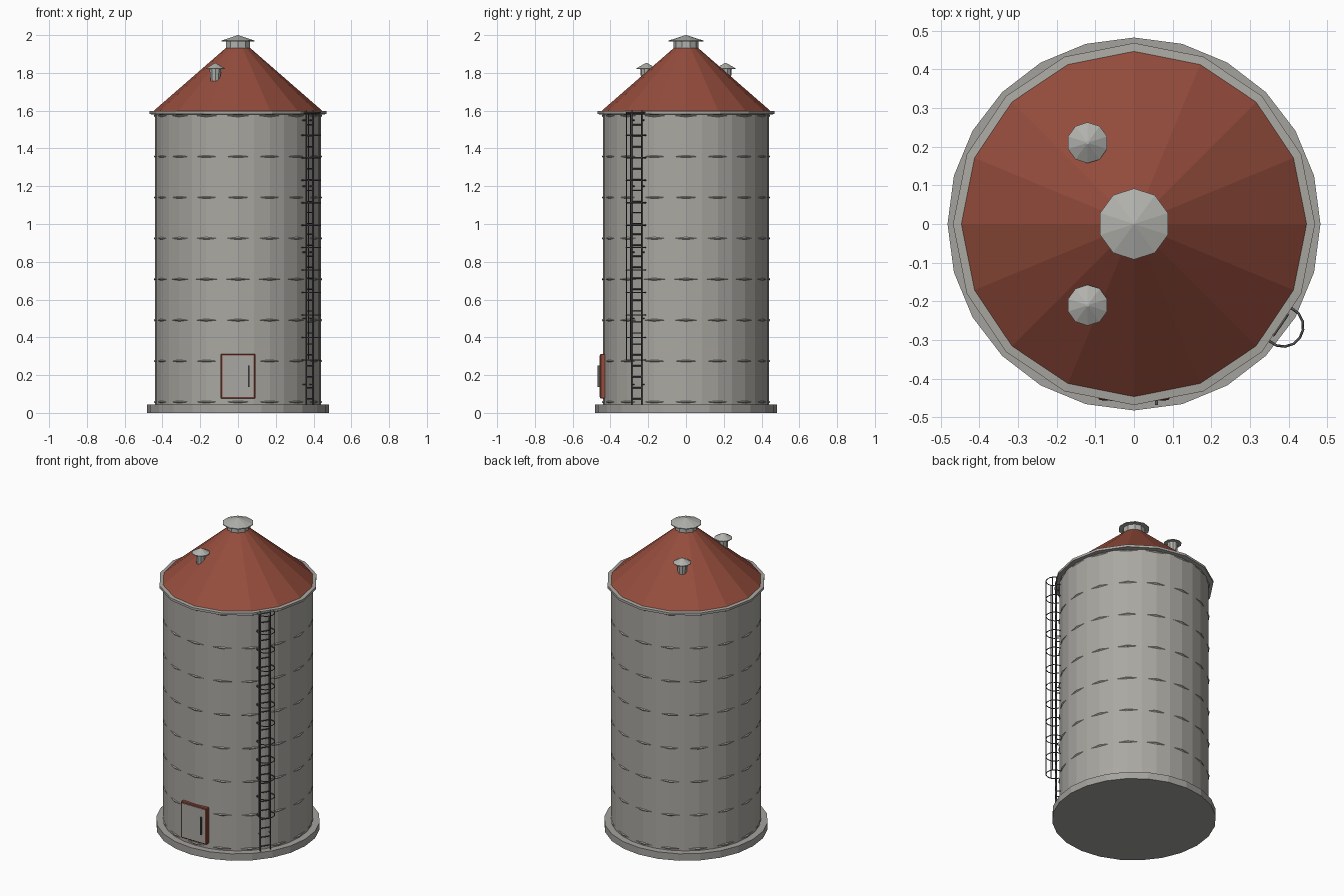
import bpy, bmesh, math
from mathutils import Vector, Matrix

if "Cube" in bpy.data.objects:
    bpy.data.objects.remove(bpy.data.objects["Cube"])


def material(name, rgb):
    m = bpy.data.materials.new(name)
    m.diffuse_color = (*rgb, 1)
    m.use_nodes = True
    m.node_tree.nodes["Principled BSDF"].inputs["Base Color"].default_value = m.diffuse_color
    return m


STEEL = material("galvanised steel", (0.40, 0.39, 0.36))
CONCRETE = material("pale concrete", (0.37, 0.36, 0.34))
RED = material("rust red", (0.30, 0.073, 0.045))
VENT = material("vent grey", (0.44, 0.44, 0.42))
DARK = material("dark metal", (0.10, 0.10, 0.10))


def finish(name, bm, mat):
    bmesh.ops.recalc_face_normals(bm, faces=bm.faces[:])
    me = bpy.data.meshes.new(name)
    bm.to_mesh(me)
    bm.free()
    me.materials.append(mat)
    ob = bpy.data.objects.new(name, me)
    bpy.context.collection.objects.link(ob)
    return ob


def lathe(name, profile, sides, mat, x=0, y=0, start=0.0):
    """Turn a (radius, z) profile into a faceted closed solid."""
    bm = bmesh.new()
    rings = []
    for r, z in profile:
        rings.append([bm.verts.new((x + r * math.cos(start + 2 * math.pi * i / sides),
                                    y + r * math.sin(start + 2 * math.pi * i / sides), z))
                      for i in range(sides)])
    for a, b in zip(rings, rings[1:]):
        for i in range(sides):
            j = (i + 1) % sides
            bm.faces.new((a[i], a[j], b[j], b[i]))
    bm.faces.new(rings[0])
    bm.faces.new(rings[-1])
    return finish(name, bm, mat)


def box(name, lo, hi, mat, bevel=0):
    lo, hi = Vector(lo), Vector(hi)
    bm = bmesh.new()
    bmesh.ops.create_cube(bm, size=1, matrix=Matrix.Translation((lo + hi) / 2)
                          @ Matrix.Diagonal((*(hi - lo), 1)))
    if bevel:
        bmesh.ops.bevel(bm, geom=bm.edges[:], offset=bevel, segments=1, affect='EDGES')
    return finish(name, bm, mat)


def tubes(name, paths, radius, mat):
    """Several thin bars as one mesh object; each path is a list of points."""
    cu = bpy.data.curves.new(name, 'CURVE')
    cu.dimensions = '3D'
    cu.bevel_depth = radius
    cu.bevel_resolution = 0
    cu.use_fill_caps = True
    for path in paths:
        sp = cu.splines.new('POLY')
        sp.points.add(len(path) - 1)
        for p, co in zip(sp.points, path):
            p.co = (*co, 1)
    cu.materials.append(mat)
    ob = bpy.data.objects.new(name, cu)
    bpy.context.collection.objects.link(ob)
    return ob


# Foundation, wall and roof
lathe("foundation", [(0.482, 0), (0.482, 0.045)], 24, CONCRETE)
lathe("wall", [(0.44, 0.04), (0.44, 1.59)], 32, STEEL)
lathe("eave_ring", [(0.44, 1.578), (0.468, 1.582), (0.468, 1.597), (0.44, 1.6)], 16, STEEL)
lathe("roof", [(0.45, 1.596), (0.055, 1.94)], 16, RED)

# Stiffening hoops around the wall
for k in range(8):
    z = 0.058 + k * 0.2165
    lathe(f"wall_hoop_{k + 1}", [(0.43, z - 0.006), (0.441, z - 0.006), (0.446, z),
                                 (0.441, z + 0.006), (0.43, z + 0.006)], 16, STEEL)

# Top cap and the two small roof vents
T = math.pi / 2
lathe("top_neck", [(0.066, 1.925), (0.066, 1.972)], 10, VENT, start=T)
lathe("top_cap", [(0.092, 1.966), (0.092, 1.971), (0.002, 2.0)], 10, VENT, start=T)
for side, y in (("front", -0.21), ("back", 0.21)):
    lathe(f"{side}_vent_stem", [(0.027, 1.757), (0.033, 1.826)], 10, VENT, -0.12, y, T)
    lathe(f"{side}_vent_cap", [(0.053, 1.820), (0.053, 1.824), (0.004, 1.852)], 10, VENT,
          -0.12, y, T)

# Door with red frame, steel panel and handle
box("door_frame", (-0.092, -0.455, 0.076), (0.092, -0.425, 0.312), RED, 0.004)
box("door_panel", (-0.083, -0.458, 0.085), (0.083, -0.452, 0.303), STEEL)
box("door_handle", (0.054, -0.468, 0.138), (0.062, -0.457, 0.25), DARK)

# Caged ladder, placed by outward / sideways distance from the silo axis
ANG = math.radians(-34.5)
OUT = Vector((math.cos(ANG), math.sin(ANG), 0))
SIDE = Vector((-math.sin(ANG), math.cos(ANG), 0))


def at(out, side, z):
    return OUT * out + SIDE * side + Vector((0, 0, z))


def hoop(a, z):
    return at(0.468 + 0.052 * math.cos(a), 0.052 * math.sin(a), z)


tubes("ladder_rails", [[at(0.46, s, 0.045), at(0.46, s, 1.6)] for s in (-0.032, 0.032)],
      0.0045, DARK)
tubes("ladder_rungs", [[at(0.46, -0.032, 0.075 + 0.058 * i), at(0.46, 0.032, 0.075 + 0.058 * i)]
                       for i in range(27)], 0.0035, DARK)
tubes("ladder_brackets", [[at(0.43, s, z), at(0.46, s, z)] for s in (-0.032, 0.032)
                          for z in (0.15, 0.5, 0.85, 1.2, 1.55)], 0.0035, DARK)
arc = [math.radians(-125 + 25 * i) for i in range(11)]
tubes("cage_hoops", [[hoop(a, 0.28 + 0.119 * k) for a in arc] for k in range(12)], 0.0033, DARK)
tubes("cage_bars", [[hoop(math.radians(d), 0.28), hoop(math.radians(d), 1.59)]
                    for d in (-70, 0, 70)], 0.003, DARK)
